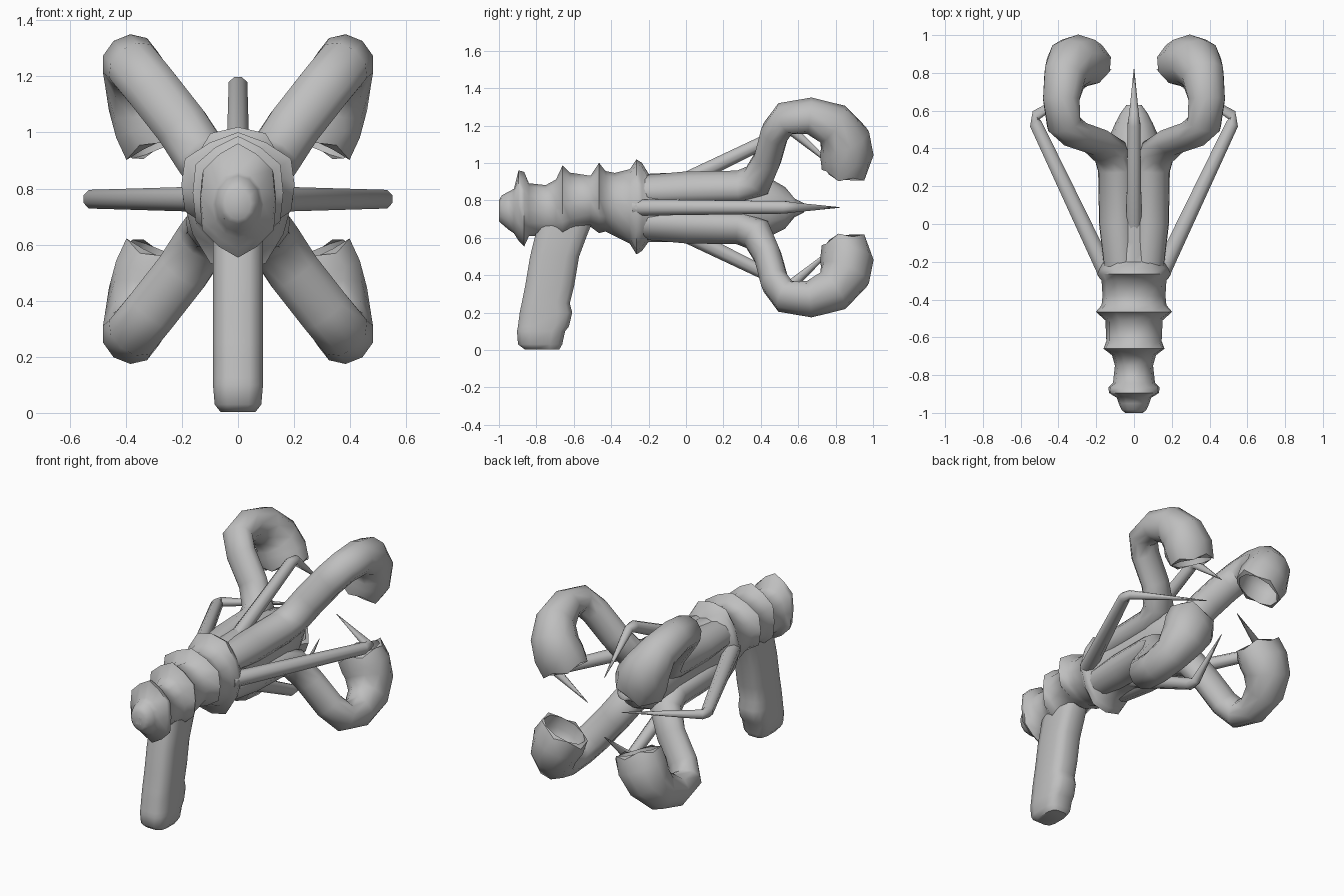
import bpy, bmesh, math
from mathutils import Vector

if "Cube" in bpy.data.objects:
    bpy.data.objects.remove(bpy.data.objects["Cube"])

CZ = 0.762  # height of the body axis
grey = bpy.data.materials.new("plain grey")
grey.diffuse_color = (0.52, 0.52, 0.52, 1)
grey.use_nodes = True
grey.node_tree.nodes["Principled BSDF"].inputs["Base Color"].default_value = grey.diffuse_color


def ring(c, t, ref, a, b, n, power=1.0, scallop=0.0, start=0.5):
    """Closed cross-section around c, half-size a along ref and b across it."""
    t = Vector(t).normalized()
    s = (Vector(ref) - t * Vector(ref).dot(t)).normalized()
    w = t.cross(s)
    pts = []
    for i in range(n):
        ang = 2 * math.pi * (i + start) / n
        ca, sa = math.cos(ang), math.sin(ang)
        ca = math.copysign(abs(ca) ** power, ca)
        sa = math.copysign(abs(sa) ** power, sa)
        k = 1 - scallop * (i % 2)
        pts.append(Vector(c) + s * a * ca * k + w * b * sa * k)
    return pts


def loft(name, rings, flip=(1, 1), angle=40):
    """Skin a list of rings, cap both ends, optionally mirrored in x / about the axis height."""
    bm = bmesh.new()
    loops = [[bm.verts.new((p.x * flip[0], p.y, CZ + p.z * flip[1])) for p in r] for r in rings]
    n = len(loops[0])
    for l0, l1 in zip(loops, loops[1:]):
        for i in range(n):
            j = (i + 1) % n
            bm.faces.new((l0[i], l0[j], l1[j], l1[i]))
    bm.faces.new(loops[0])
    bm.faces.new(loops[-1])
    bmesh.ops.recalc_face_normals(bm, faces=bm.faces)
    me = bpy.data.meshes.new(name)
    bm.to_mesh(me)
    bm.free()
    me.materials.append(grey)
    ob = bpy.data.objects.new(name, me)
    bpy.context.collection.objects.link(ob)
    bpy.ops.object.select_all(action='DESELECT')
    ob.select_set(True)
    bpy.context.view_layer.objects.active = ob
    bpy.ops.object.shade_smooth_by_angle(angle=math.radians(angle))
    return ob


def sweep(path, ref, n, power=1.0):
    """Rings along a path of (x, y, z, a, b)."""
    pts = [Vector(p[:3]) for p in path]
    out = []
    for i, p in enumerate(path):
        t = pts[min(i + 1, len(pts) - 1)] - pts[max(i - 1, 0)]
        out.append(ring(pts[i], t, ref, p[3], p[4], n, power))
    return out


# Ridged body: (y, top, bottom, half width, scallop of the collar corners)
stations = [
    (-1.0, .80, .69, .045, 0), (-.985, .825, .675, .065, 0), (-.95, .845, .645, .08, 0),
    (-.92, .86, .625, .09, 0), (-.895, .945, .60, .13, -.08), (-.865, .935, .57, .135, -.08),
    (-.84, .89, .61, .11, 0), (-.75, .88, .61, .10, 0), (-.695, .91, .60, .115, 0),
    (-.66, .97, .60, .16, -.08), (-.62, .94, .62, .145, -.04), (-.51, .93, .66, .15, 0),
    (-.465, .985, .64, .20, -.08), (-.43, .95, .64, .17, -.03), (-.38, .945, .61, .165, 0),
    (-.30, .965, .57, .17, 0), (-.265, 1.03, .50, .195, .05), (-.235, 1.01, .52, .19, .05),
    (-.20, .94, .58, .17, 0), (-.1, .945, .58, .16, 0), (.1, .95, .575, .155, 0),
    (.33, .94, .585, .155, 0), (.45, .915, .61, .135, 0), (.53, .87, .65, .10, 0),
    (.58, .81, .71, .075, 0), (.63, .785, .735, .04, 0),
]
body = []
for y, zt, zb, hw, sc in stations:
    body.append(ring((0, y, (zt + zb) / 2 - CZ), (0, 1, 0), (1, 0, 0), hw * 1.01, (zt - zb) / 2 * 1.01, 12,
                     1, sc, 0))
loft("ridged_body", body, angle=60)

# Nose: small diamond boss on the front of the head
loft("nose", [ring((0, y, -.02), (0, 1, 0), (1, 0, 1), r, r, 4, start=0)
              for y, r in ((-1.0, .03), (-.975, .07), (-.9, .09))], angle=20)

# Handle: (y front, y back, z, half width)
grip = [(-.86, -.68, .003, .06), (-.895, -.665, .03, .08), (-.90, -.65, .10, .086),
        (-.895, -.63, .125, .086), (-.885, -.612, .20, .086), (-.875, -.625, .25, .086),
        (-.855, -.60, .35, .086), (-.83, -.575, .50, .086), (-.80, -.53, .62, .086), (-.78, -.49, .72, .08)]
loft("handle", [ring((0, (f + b) / 2, z - CZ), (0, 0, 1), (1, 0, 0), w * 1.06, (b - f) / 2 * 1.05, 12, .6)
                for f, b, z, w in grip], angle=50)

# Four hooked arms ending in hollow cups
arm = [(.075, -.24, .09, .09, .075), (.095, .0, .105, .10, .08), (.10, .28, .11, .10, .08),
       (.125, .38, .145, .10, .09), (.20, .437, .26, .10, .075), (.31, .475, .40, .10, .077),
       (.372, .53, .475, .10, .085), (.385, .66, .49, .105, .095), (.365, .785, .445, .115, .12),
       (.33, .85, .36, .14, .14), (.295, .86, .28, .16, .143), (.26, .85, .20, .155, .125)]
side = (.784, 0, -.62)
outer = sweep(arm, side, 10)
cup = []
for idx, scale in ((-1, .88), (-2, .82), (-3, .6)):
    c = Vector(arm[idx][:3])
    cup.append([c + (p - c) * scale for p in outer[idx]])
# ragged rim, with its low corner trimmed level
outer[-1] = [p + Vector((0, 0, .02 if i % 2 else -.01)) for i, p in enumerate(outer[-1])]
for loop in (outer[-1], cup[0]):
    for p in loop:
        p.z = max(p.z, .14)
for sx in (1, -1):
    for sz in (1, -1):
        loft("hooked_arm", outer + cup, (sx, sz), 50)


# Thin jointed legs with inward spike tips: side pair, then upper and lower
def leg(direction, r0, r_elbow, r_tip):
    d = Vector(direction)
    cross = Vector((d.z, 0, d.x))
    rows = [(-.27, r0, .048, .05), (.53, r_elbow - .015, .036, .036), (.575, r_elbow - .015, .028, .03),
            (.82, r_tip, .002, .002)]
    path = [(*(d * r + Vector((0, y, 0))), a, b) for y, r, a, b in rows]
    loft("spiked_leg", sweep(path, cross, 8), angle=50)


for sx in (1, -1):
    leg((sx, 0, 0), .14, .535, .12)
for sz in (1, -1):
    leg((0, 0, sz), .015, .42, .19)
